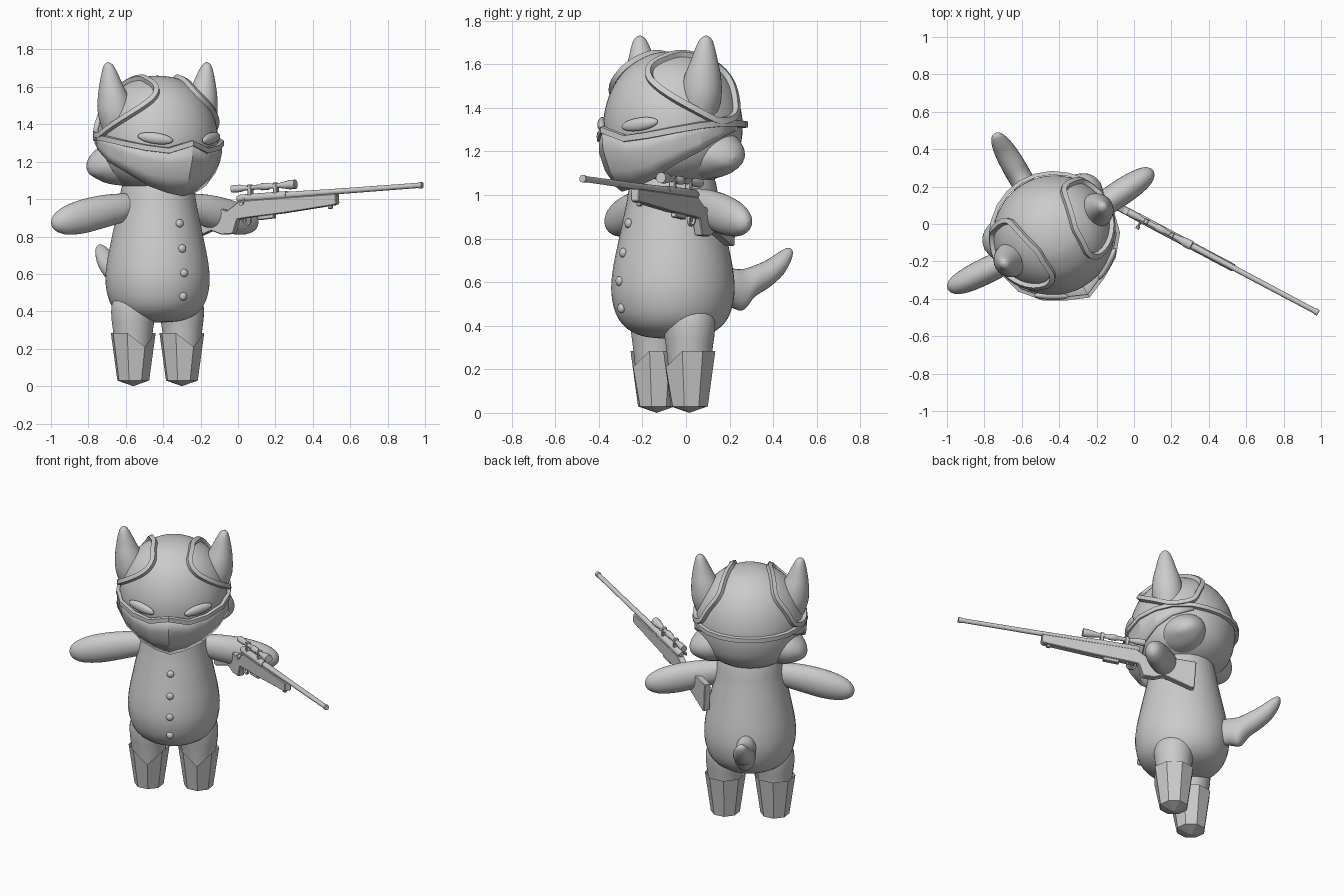
import bpy, bmesh, math
from mathutils import Matrix, Vector

if "Cube" in bpy.data.objects:
    bpy.data.objects.remove(bpy.data.objects["Cube"])

grey = bpy.data.materials.new("plain_grey")
grey.diffuse_color = (0.6, 0.6, 0.6, 1)
grey.use_nodes = True
grey.node_tree.nodes["Principled BSDF"].inputs["Base Color"].default_value = grey.diffuse_color

X, Y, Z = Vector((1, 0, 0)), Vector((0, 1, 0)), Vector((0, 0, 1))
# Figure frame: turned 30 degrees about z
BODY = Matrix.Translation((-0.43, -0.06, 0)) @ Matrix.Rotation(math.radians(30), 4, 'Z')
# Rifle frame: x runs back from the muzzle, z is up
back = Vector((-0.882, 0.468, -0.066)).normalized()
side = Z.cross(back).normalized()
up = back.cross(side)
RIFLE = Matrix((back, side, up)).transposed().to_4x4()
RIFLE.translation = (0.985, -0.475, 1.075)


def finish(name, bm, frame=BODY, smooth=35):
    bmesh.ops.transform(bm, matrix=frame, verts=bm.verts)
    bmesh.ops.recalc_face_normals(bm, faces=bm.faces)
    me = bpy.data.meshes.new(name)
    bm.to_mesh(me)
    bm.free()
    me.materials.append(grey)
    ob = bpy.data.objects.new(name, me)
    bpy.context.collection.objects.link(ob)
    if smooth:
        bpy.context.view_layer.objects.active = ob
        ob.select_set(True)
        bpy.ops.object.shade_smooth_by_angle(angle=math.radians(smooth))
        ob.select_set(False)
    return ob


def spline(keys, steps=4, closed=False):
    """Catmull-Rom through tuples of numbers."""
    n, out = len(keys), []
    get = (lambda i: keys[i % n]) if closed else (lambda i: keys[max(0, min(n - 1, i))])
    for i in range(n if closed else n - 1):
        for s in range(steps):
            t = s / steps
            out.append([0.5 * (2 * b + (c - a) * t + (2 * a - 5 * b + 4 * c - d) * t * t
                               + (3 * b - a - 3 * c + d) * t ** 3)
                        for a, b, c, d in zip(get(i - 1), get(i), get(i + 1), get(i + 2))])
    if not closed:
        out.append(list(keys[-1]))
    return out


def bridge(bm, rings, wrap=True, loop=False, caps=True):
    n = len(rings[0])
    for i in range(len(rings) if loop else len(rings) - 1):
        p, q = rings[i], rings[(i + 1) % len(rings)]
        for j in range(n if wrap else n - 1):
            k = (j + 1) % n
            bm.faces.new((p[j], p[k], q[k], q[j]))
    if caps and not loop:
        bm.faces.new(rings[0])
        bm.faces.new(rings[-1])


def loft(name, keys, a, b, seg=32, frame=BODY, steps=4, smooth=35):
    """Elliptical rings (x, y, z, radius a, radius b)."""
    bm, rings = bmesh.new(), []
    for x, y, z, ra, rb in (spline(keys, steps) if steps else keys):
        ra, rb = max(ra, 0.001), max(rb, 0.001)
        rings.append([bm.verts.new(Vector((x, y, z)) + a * ra * math.cos(t) + b * rb * math.sin(t))
                      for t in (2 * math.pi * j / seg for j in range(seg))])
    bridge(bm, rings)
    return finish(name, bm, frame, smooth)


def ball(name, loc, size, rot=Matrix()):
    bm = bmesh.new()
    bmesh.ops.create_uvsphere(bm, u_segments=24, v_segments=14, radius=1)
    m = Matrix.Translation(loc) @ rot @ Matrix.Diagonal((*size, 1))
    bmesh.ops.transform(bm, matrix=m, verts=bm.verts)
    finish(name, bm, smooth=60)


# Torso
TORSO = [(.34, .02), (.35, .13), (.385, .21), (.45, .262), (.55, .285), (.66, .278),
         (.8, .25), (.95, .218), (1.05, .2), (1.15, .17)]
loft("torso", [(0, 0, z, r * .97, r) for z, r in TORSO], X, Y, 40)
for z, r in [(.87, .236), (.735, .264), (.605, .284), (.48, .274)]:
    ball("button", (0, -r, z), (.022, .016, .022))

# Head
HEAD = [(1.04, .02), (1.05, .12), (1.075, .2), (1.13, .27), (1.2, .308), (1.3, .325), (1.4, .315),
        (1.5, .277), (1.58, .215), (1.635, .13), (1.655, .06), (1.66, .0)]
loft("head", [(0, 0, z, r, r * .98) for z, r in HEAD], X, Y, 48)
FINE = spline(HEAD, 6)


def head_point(deg, z, off=0.0):
    """Point on the head at an angle from the front, and its outward normal."""
    for (z0, r0), (z1, r1) in zip(FINE, FINE[1:]):
        if z0 <= z <= z1:
            r = r0 + (r1 - r0) * (z - z0) / (z1 - z0)
            slope = math.atan2(r0 - r1, z1 - z0)
            break
    a = math.radians(deg)
    out = Vector((math.sin(a), -math.cos(a), 0))
    nrm = out * math.cos(slope) + Z * math.sin(slope)
    return out * r + Z * z + nrm * off, nrm


def ribbon(name, path, width, thick, closed=True):
    """Flat strap lying on a surface; path holds (point, normal)."""
    bm, rings, n = bmesh.new(), [], len(path)
    for i, (p, nrm) in enumerate(path):
        t = (path[(i + 1) % n][0] - path[i - 1][0]).normalized()
        w = t.cross(nrm).normalized() * width / 2
        h = nrm * thick / 2
        rings.append([bm.verts.new(p + s * w + u * h) for s, u in ((-1, -1), (1, -1), (.8, 1), (-.8, 1))])
    bridge(bm, rings, loop=closed)
    finish(name, bm)


LOOP = [(100, 1.34), (82, 1.38), (56, 1.46), (34, 1.545), (36, 1.605), (70, 1.64), (115, 1.625),
        (137, 1.56), (129, 1.45), (120, 1.365)]
for s, tag in ((1, "left"), (-1, "right")):
    # Ears, cheeks, eyes and straps round the ears
    loft(tag + "_ear", [(s * x, 0, z, a, b) for x, z, a, b in
                        [(.235, 1.36, .09, .085), (.255, 1.45, .098, .095), (.272, 1.54, .084, .086),
                         (.288, 1.62, .06, .062), (.298, 1.685, .038, .042), (.303, 1.72, .021, .024),
                         (.304, 1.733, 0, 0)]], X, Y, 28)
    loft(tag + "_cheek", [(s * x, .07 + .3 * (x - .2), z, b, c) for x, z, b, c in
                          [(.14, 1.2, .16, .13), (.24, 1.195, .145, .115), (.31, 1.185, .1, .075),
                           (.345, 1.175, .05, .04), (.358, 1.17, 0, 0)]], Y, Z, 24)
    p, _ = head_point(s * 32, 1.325)
    ball(tag + "_eye", p, (.095, .022, .03),
         Matrix.Rotation(math.radians(s * 32), 4, 'Z') @ Matrix.Rotation(math.radians(-s * 8), 4, 'Y'))
    ribbon(tag + "_ear_strap", [head_point(s * d, z, .01) for d, z in spline(LOOP, 4, True)], .034, .024)

    # Arms
    loft(tag + "_arm", [(s * x, y, z, a, b) for x, y, z, a, b in
                        [(.12, 0, .965, .05, .06), (.2, .005, .955, .06, .075), (.32, .01, .935, .068, .088),
                         (.44, .018, .91, .07, .092), (.54, .024, .89, .062, .08), (.6, .028, .88, .045, .055),
                         (.627, .03, .876, .022, .027), (.635, .03, .875, 0, 0)]], Y, Z, 28)

    # Legs
    loft(tag + "_leg", [(s * x, 0, z, r, r) for x, z, r in
                        [(.15, .08, .085), (.152, .28, .105), (.15, .38, .118), (.142, .45, .118),
                         (.13, .5, .09), (.13, .52, .03)]], X, Y, 28)

    # Faceted boots with a notch at the front
    bm, rings = bmesh.new(), []
    for z, r in ((.03, .088), (.285, .124)):
        rings.append([bm.verts.new((s * .15 + r * math.sin(math.tau * j / 8), -r * math.cos(math.tau * j / 8),
                                    .21 if j == 0 and z > .1 else z)) for j in range(8)])
    bridge(bm, rings, caps=False)
    sole = bm.verts.new((s * .15, 0, 0))
    for j in range(8):
        bm.faces.new((sole, rings[0][j], rings[0][(j + 1) % 8]))
    finish(tag + "_boot", bm, smooth=0)

# Face mask: angle, top z, top radius, lower z, lower radius
MASK = [(0, 1.305, .375, 1.015, .27), (20, 1.265, .345, 1.035, .265), (40, 1.28, .343, 1.07, .275),
        (62, 1.305, .345, 1.14, .31), (82, 1.325, .338, 1.2, .335), (100, 1.335, .336, 1.26, .337),
        (122, 1.335, .336, 1.3, .337)]
full = [(-d, *r) for d, *r in MASK[:0:-1]] + MASK
bm, cols = bmesh.new(), []
for d, zt, rt, zb, rb in full:
    o = Vector((math.sin(math.radians(d)), -math.cos(math.radians(d)), 0))
    bulge = .035 * max(0, 1 - abs(d) / 100)
    cols.append([bm.verts.new(o * (rt + (rb - rt) * t + bulge * 4 * t * (1 - t)) + Z * (zt + (zb - zt) * t))
                 for t in (0, .33, .67, 1)])
bridge(bm, cols, wrap=False, caps=False)
mask = finish("face_mask", bm, smooth=20)
solid = mask.modifiers.new("thickness", 'SOLIDIFY')
solid.thickness = .012

# Band along the top of the mask and round the back of the head
band = []
for d, zt, rt, _, _ in full + [(a, 1.33, .334, 0, 0) for a in range(137, 230, 15)]:
    o = Vector((math.sin(math.radians(d)), -math.cos(math.radians(d)), 0))
    band.append((o * rt + Z * (zt - .006), o))
ribbon("mask_band", band, .034, .02)

# Tail
loft("tail", [(0, y, z, a, b) for y, z, a, b in
              [(.2, .58, .055, .08), (.3, .575, .062, .088), (.365, .565, .064, .095), (.42, .6, .064, .072),
               (.5, .637, .06, .064), (.565, .68, .05, .058), (.605, .715, .035, .042),
               (.625, .733, .018, .02), (.63, .738, 0, 0)]], X, Z, 24)


# Rifle
def slab(name, outline, half):
    bm = bmesh.new()
    rings = [[bm.verts.new((x, y, z)) for x, z in outline] for y in (-half, half)]
    bridge(bm, rings)
    ob = finish(name, bm, RIFLE, 0)
    bev = ob.modifiers.new("soft_edges", 'BEVEL')
    bev.width, bev.segments = .004, 1


def tube(name, z, keys):
    loft(name, [(x, 0, z, r, r) for x, r in keys], Y, Z, 16, RIFLE, 0)


tube("barrel", 0, [(0, .012), (0, .017), (.02, .017), (.02, .014), (.5, .015), (.8, .018), (.86, .018)])
tube("receiver", 0, [(.82, .015), (.82, .022), (1.1, .022), (1.12, .015)])
slab("stock", [(.516, -.012), (.516, -.065), (.53, -.072), (.84, -.095), (1.06, -.105), (1.12, -.11),
               (1.15, -.185), (1.22, -.185), (1.28, -.16), (1.45, -.215), (1.47, -.21), (1.47, -.03),
               (1.25, -.03), (1.18, -.06), (1.1, -.012)], .021)
slab("magazine", [(.9, -.09), (.9, -.118), (1.0, -.122), (1.0, -.09)], .014)
slab("sling_mount", [(.55, -.06), (.55, -.09), (.575, -.09), (.575, -.06)], .01)
slab("trigger", [(1.07, -.1), (1.075, -.13), (1.082, -.13), (1.082, -.1)], .004)
tube("scope", .055, [(.765, .02), (.765, .025), (.8, .025), (.86, .014), (.92, .013), (.93, .019), (.97, .019),
                     (.98, .013), (1.07, .013), (1.1, .02), (1.15, .02), (1.15, .015)])
for x in (.885, 1.04):
    slab("scope_mount", [(x - .012, .01), (x - .012, .072), (x + .012, .072), (x + .012, .01)], .015)

# Trigger guard ring and bolt handle
bm, rings = bmesh.new(), []
for a in (math.tau * i / 16 for i in range(16)):
    o = Vector((math.cos(a), 0, math.sin(a)))
    rings.append([bm.verts.new(Vector((1.075, 0, -.118)) + o * (.026 + u) + Y * v)
                  for u, v in ((-.004, -.007), (.004, -.007), (.004, .007), (-.004, .007))])
bridge(bm, rings, loop=True)
finish("trigger_guard", bm, RIFLE)
loft("bolt_handle", [(1.07, y, z, r, r) for y, z, r in
                     [(.01, 0, .006), (.04, -.02, .006), (.042, -.021, .011), (.058, -.031, .011)]],
     X, Z, 10, RIFLE, 0)
